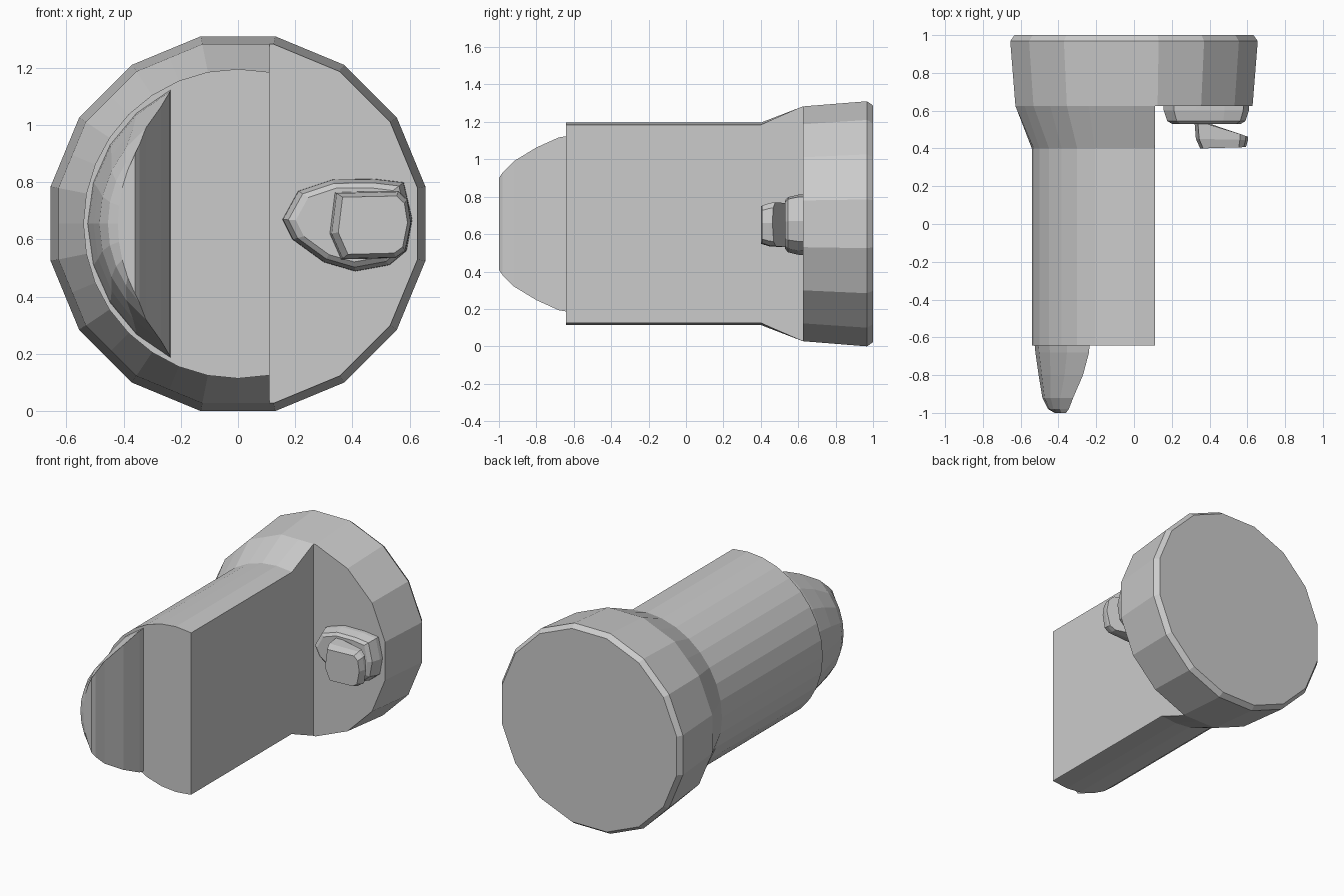
import bpy, bmesh
from math import cos, sin, pi, atan2

if "Cube" in bpy.data.objects:
    bpy.data.objects.remove(bpy.data.objects["Cube"])

CZ = 0.655  # height of the main axis


def loft(name, rings):
    """Skin a list of equal-length point rings and cap both ends."""
    bm = bmesh.new()
    vs = [[bm.verts.new(p) for p in r] for r in rings]
    n = len(rings[0])
    for a, b in zip(vs, vs[1:]):
        for i in range(n):
            j = (i + 1) % n
            bm.faces.new((a[i], a[j], b[j], b[i]))
    bm.faces.new(vs[0])
    bm.faces.new(vs[-1])
    bmesh.ops.recalc_face_normals(bm, faces=bm.faces)
    me = bpy.data.meshes.new(name)
    bm.to_mesh(me)
    bm.free()
    ob = bpy.data.objects.new(name, me)
    bpy.context.collection.objects.link(ob)
    return ob


def ring(y, r, faceted):
    """32 points; a faceted ring is a 16-gon with its edge midpoints."""
    pts = []
    for k in range(32):
        a = k * pi / 16
        q = r * cos(pi / 16) if faceted and k % 2 == 0 else r
        pts.append((q * cos(a), y, CZ + q * sin(a)))
    return pts


# Round head flaring out of the shank
body = loft("head_and_shank", [
    ring(1.0, 0.645, True), ring(0.968, 0.668, True), ring(0.625, 0.64, True),
    ring(0.40, 0.541, False), ring(-0.642, 0.541, False)])

# Cut away the right side of the shank in front of the head
bpy.ops.mesh.primitive_cube_add(size=2, location=(1.11, -0.375, CZ))
cutter = bpy.context.object
cutter.name = "shank_cutter"
cutter.hide_render = True
mod = body.modifiers.new("flat_cut", 'BOOLEAN')
mod.operation = 'DIFFERENCE'
mod.solver = 'EXACT'
mod.object = cutter
bpy.context.view_layer.objects.active = body
bpy.ops.object.modifier_apply(modifier=mod.name)
bpy.data.objects.remove(cutter)


# Tapered tip: circular-segment sections (y, flat side x, round side x, half height)
def segment(y, xr, xl, h, n=8):
    s = xr - xl
    r = (h * h + s * s) / (2 * s)
    cx = xl + r
    a = atan2(h, xr - cx)
    return [(cx + r * cos(a + (2 * pi - 2 * a) * i / n), y,
             CZ + r * sin(a + (2 * pi - 2 * a) * i / n)) for i in range(n + 1)]


loft("tip", [segment(*s) for s in (
    (-0.63, -0.235, -0.527, 0.47), (-0.68, -0.238, -0.522, 0.462),
    (-0.80, -0.270, -0.505, 0.408), (-0.92, -0.322, -0.485, 0.335),
    (-0.98, -0.345, -0.455, 0.275), (-1.0, -0.360, -0.42, 0.245))])

# Low boss on the head's front face
outline = [(0.155, 0.67), (0.21, 0.77), (0.33, 0.81), (0.48, 0.812), (0.58, 0.80),
           (0.61, 0.67), (0.59, 0.56), (0.53, 0.51), (0.41, 0.488), (0.30, 0.52), (0.19, 0.60)]


def boss_ring(y, s):
    return [(0.39 + (x - 0.39) * s, y, 0.655 + (z - 0.655) * s) for x, z in outline]


loft("boss", [boss_ring(0.64, 1), boss_ring(0.60, 0.99),
              boss_ring(0.545, 0.91), boss_ring(0.53, 0.80)])

# Hooked knob on the boss, its underside rising to the right
knob = [(0.32, 0.62), (0.338, 0.765), (0.56, 0.77), (0.592, 0.74),
        (0.605, 0.66), (0.585, 0.56), (0.55, 0.535), (0.36, 0.53)]


def knob_ring(s, y_of_x, shift=0.0):
    pts = [(0.47 + (x - 0.47) * s + shift, 0.65 + (z - 0.65) * s) for x, z in knob]
    return [(x, y_of_x(x), z) for x, z in pts]


loft("hooked_knob", [
    knob_ring(1.0, lambda x: 0.545 - 0.34 * max(0, x - 0.36)),
    knob_ring(0.97, lambda x: 0.45 - 0.02 * (x - 0.36), 0.003),
    knob_ring(0.85, lambda x: 0.40 + 0.03 * (x - 0.36), 0.008)])
